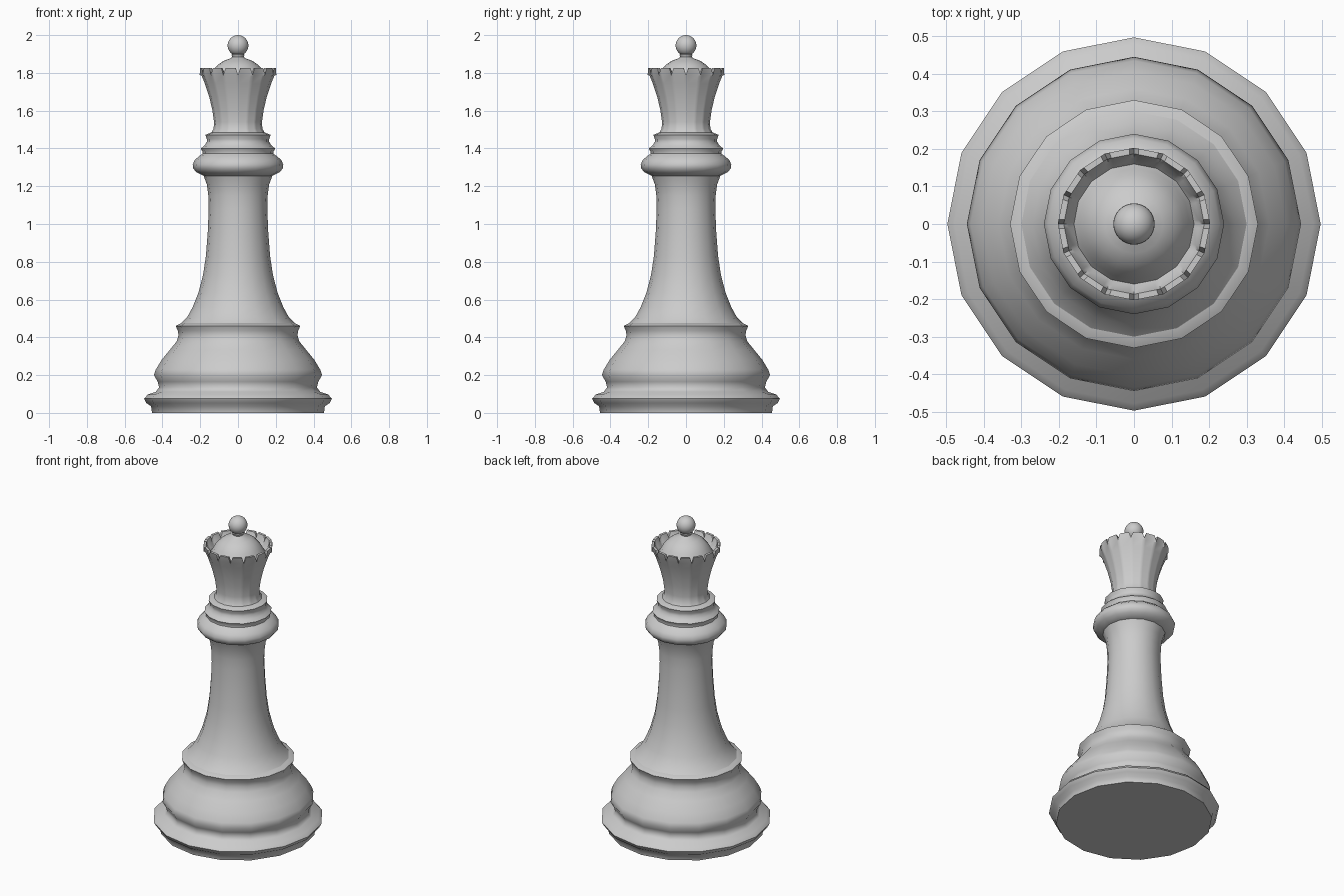
import bpy
import bmesh
from math import cos, sin, pi, radians

cube = bpy.data.objects.get("Cube")
if cube:
    bpy.data.objects.remove(cube)

SIDES = 16
STEP = 2 * pi / SIDES

grey = bpy.data.materials.new("plain grey")
grey.use_nodes = True
COLOUR = (0.6, 0.6, 0.6, 1)
grey.diffuse_color = COLOUR
grey.node_tree.nodes["Principled BSDF"].inputs["Base Color"].default_value = COLOUR


def finish(obj, angle=40):
    obj.data.materials.append(grey)
    bpy.ops.object.select_all(action="DESELECT")
    obj.select_set(True)
    bpy.context.view_layer.objects.active = obj
    bpy.ops.object.shade_smooth_by_angle(angle=radians(angle))


def lathe(name, profile, notch_rows=(), notch_depth=0.0, notch_half=0.0, angle=40):
    """Turn (radius, height) points about z; notch_rows dip in a V at each corner."""
    offsets = (-notch_half, 0, notch_half) if notch_rows else (0,)
    bm = bmesh.new()
    rings = []
    for row, (r, z) in enumerate(profile):
        ring = []
        for i in range(SIDES):
            for off in offsets:
                # keep in-between points on the straight side of the polygon
                rad = r * cos(STEP / 2) / cos(STEP / 2 - abs(off))
                a = i * STEP + off
                dip = notch_depth if row in notch_rows and off == 0 else 0
                ring.append(bm.verts.new((rad * cos(a), rad * sin(a), z - dip)))
        rings.append(ring)
    for low, high in zip(rings, rings[1:]):
        for i in range(len(low)):
            j = (i + 1) % len(low)
            bm.faces.new((low[i], low[j], high[j], high[i]))
    bm.faces.new(rings[0][::-1])
    bm.faces.new(rings[-1])
    bmesh.ops.recalc_face_normals(bm, faces=bm.faces)
    mesh = bpy.data.meshes.new(name)
    bm.to_mesh(mesh)
    bm.free()
    obj = bpy.data.objects.new(name, mesh)
    bpy.context.collection.objects.link(obj)
    finish(obj, angle)


# Stepped foot
lathe("base", [
    (.455, 0), (.46, .035), (.485, .052), (.497, .075), (.478, .097),
    (.435, .112), (.418, .135), (.425, .165), (.445, .2), (.435, .23),
    (.405, .28), (.36, .335), (.325, .378), (.315, .41), (.318, .435),
    (.33, .46), (.3, .475)], angle=50)

# Tapering stem
lathe("stem", [
    (.3, .475), (.27, .505), (.24, .56), (.21, .635), (.185, .73), (.17, .83),
    (.16, .96), (.155, 1.08), (.157, 1.15), (.165, 1.21), (.182, 1.255)])

# Stacked collars
lathe("collar", [
    (.182, 1.255), (.222, 1.275), (.237, 1.295), (.24, 1.315), (.228, 1.34),
    (.205, 1.36), (.188, 1.372), (.188, 1.383), (.197, 1.4), (.178, 1.415),
    (.165, 1.435), (.165, 1.45), (.173, 1.472), (.14, 1.485)], angle=50)

# Flared crown with a notched rim
lathe("crown", [
    (.14, 1.485), (.129, 1.505), (.127, 1.54), (.136, 1.605), (.153, 1.675),
    (.176, 1.745), (.193, 1.785), (.203, 1.825), (.187, 1.825), (.175, 1.785),
    (.16, 1.765)], notch_rows=(7, 8), notch_depth=.035, notch_half=radians(3.5))

# Domed cap and its little neck
lathe("cap", [
    (.16, 1.765), (.148, 1.785), (.132, 1.815), (.108, 1.842), (.078, 1.863),
    (.042, 1.876), (.03, 1.884), (.035, 1.897), (.02, 1.903)])

# Ball finial
bpy.ops.mesh.primitive_uv_sphere_add(segments=32, ring_count=16, radius=.055,
                                     location=(0, 0, 1.945))
ball = bpy.context.object
ball.name = "finial_ball"
finish(ball)
